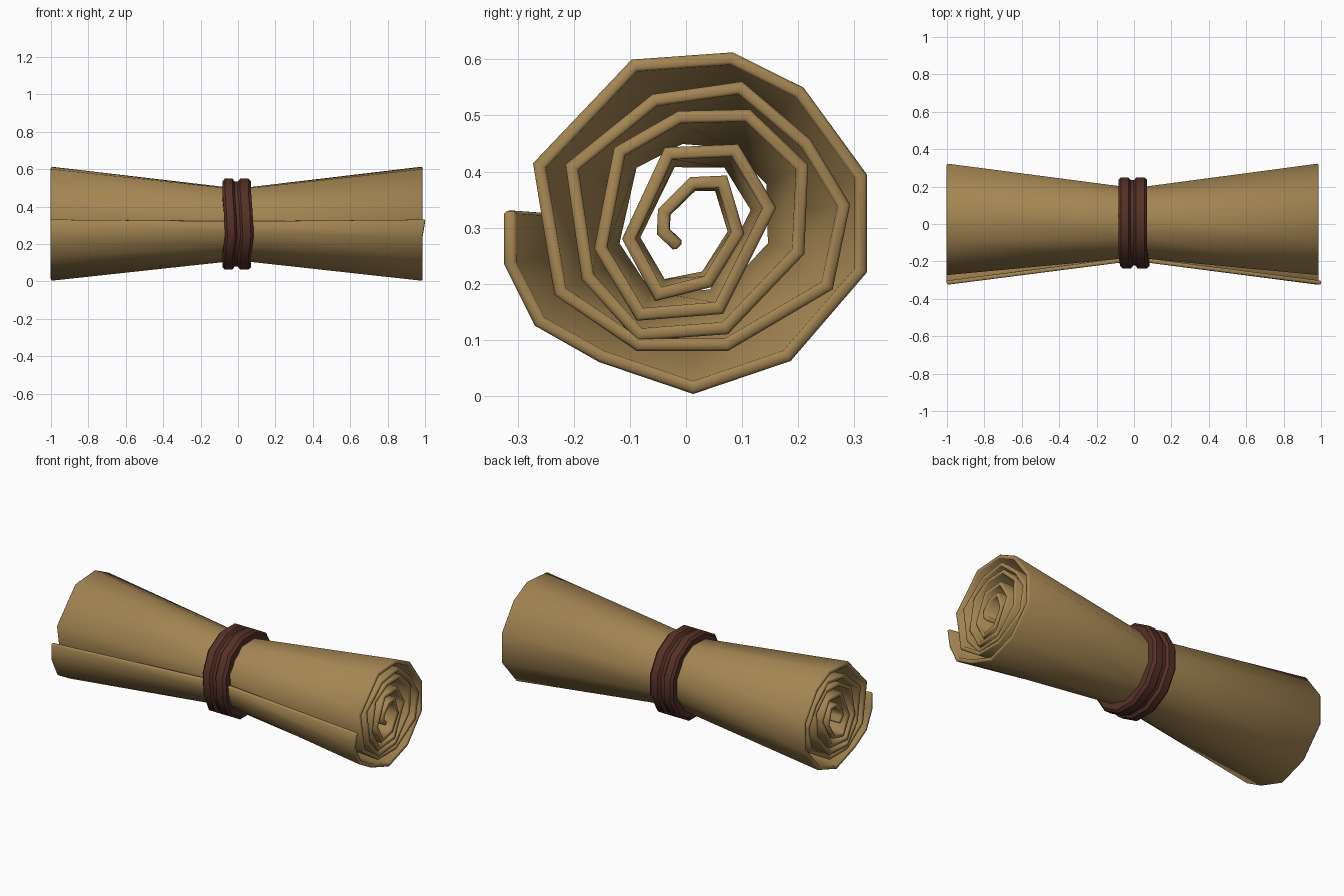
import bpy, bmesh, math

if "Cube" in bpy.data.objects:
    bpy.data.objects.remove(bpy.data.objects["Cube"])

CZ = 0.306  # height of the scroll axis


def material(name, rgb):
    m = bpy.data.materials.new(name)
    m.diffuse_color = (*rgb, 1)
    m.use_nodes = True
    m.node_tree.nodes["Principled BSDF"].inputs["Base Color"].default_value = m.diffuse_color
    return m


def finish(bm, name, mat, angle):
    me = bpy.data.meshes.new(name)
    bm.to_mesh(me)
    bm.free()
    ob = bpy.data.objects.new(name, me)
    bpy.context.collection.objects.link(ob)
    me.materials.append(mat)
    bpy.ops.object.select_all(action='DESELECT')
    ob.select_set(True)
    bpy.context.view_layer.objects.active = ob
    bpy.ops.object.shade_smooth_by_angle(angle=math.radians(angle))
    return ob


# Rolled sheet: spiral outline (y, z) from the loose outer edge to the core
spiral = [
    (-.325, .33), (-.325, .235), (-.27, .125), (-.155, .06), (.013, .003),
    (.187, .062), (.323, .22), (.323, .395), (.21, .55), (.083, .613),
    (-.097, .60), (-.273, .415), (-.235, .18), (-.088, .08), (.075, .08),
    (.262, .19), (.293, .342), (.222, .458), (.10, .561), (-.06, .538),
    (-.215, .413), (-.186, .208), (-.088, .098), (.075, .11), (.211, .253),
    (.218, .413), (.114, .511), (-.014, .508), (-.128, .443), (-.164, .262),
    (-.088, .134), (.066, .146), (.161, .336), (.093, .449), (-.038, .443),
    (-.114, .28), (-.055, .169), (.046, .194), (.104, .289), (.073, .393),
    (.007, .39), (-.05, .333), (-.052, .288), (-.02, .258)]


def cinch(y, z):
    """Squeeze a point toward the axis; outer layers move most."""
    dz = z - CZ
    f = 1 / (1 + (math.hypot(y, dz) / 0.43) ** 2)
    return y * f, CZ + dz * f


bm = bmesh.new()
rows = []
for x, tight in ((-1, False), (-.07, True), (.07, True), (.985, False)):
    row = []
    for i, p in enumerate(spiral):
        y, z = cinch(*p) if tight else p
        xx = 1.0 if x > .9 and i == 0 else x
        row.append(bm.verts.new((xx, y, z)))
    rows.append(row)
for a, b in zip(rows, rows[1:]):
    for i in range(len(spiral) - 1):
        bm.faces.new((a[i], a[i + 1], b[i + 1], b[i]))
scroll = finish(bm, "rolled_scroll", material("parchment", (.37, .235, .085)), 80)
sol = scroll.modifiers.new("thickness", 'SOLIDIFY')
sol.thickness = 0.022
sol.offset = -1
sol.use_even_offset = True
bev = scroll.modifiers.new("soft_rim", 'BEVEL')
bev.width = 0.005
bev.segments = 1
bev.limit_method = 'ANGLE'
bev.angle_limit = math.radians(75)

# Leather tie: grooved band profile (x, radius) swept round the waist
profile = [(-.083, .195), (-.083, .238), (-.07, .252), (-.03, .252),
           (-.018, .236), (.0, .236), (.012, .252), (.055, .252),
           (.07, .238), (.07, .195)]
SIDES = 12
bm = bmesh.new()
rings = []
for s in range(SIDES):
    a = 2 * math.pi * (s + .5) / SIDES
    # the strands wander sideways on the front
    shift = {5: .008, 6: .014}.get(s, 0)
    rings.append([bm.verts.new((x + shift, .006 + r * math.cos(a),
                                CZ + r * math.sin(a))) for x, r in profile])
n = len(profile)
for s in range(SIDES):
    a, b = rings[s], rings[(s + 1) % SIDES]
    for j in range(n):
        k = (j + 1) % n
        bm.faces.new((a[j], a[k], b[k], b[j]))
bmesh.ops.recalc_face_normals(bm, faces=bm.faces)
finish(bm, "leather_tie", material("leather", (.09, .03, .02)), 35)
